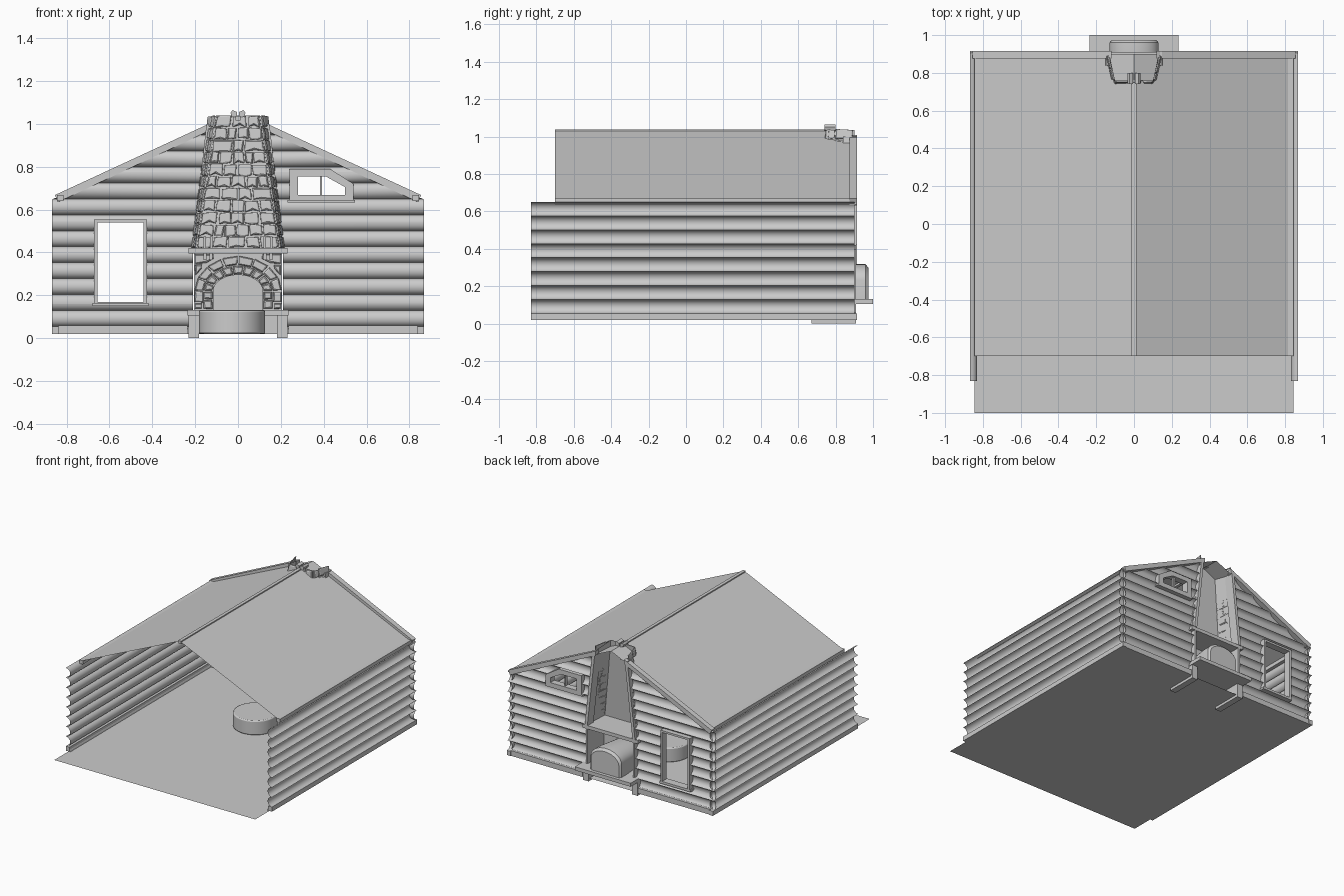
import bpy, bmesh, math, random
from mathutils import Vector

if "Cube" in bpy.data.objects:
    bpy.data.objects.remove(bpy.data.objects["Cube"])

random.seed(4)
PITCH, Z0 = 0.0744, 0.055


def finish(name, bm, smooth=None):
    bmesh.ops.remove_doubles(bm, verts=bm.verts, dist=1e-5)
    bmesh.ops.recalc_face_normals(bm, faces=bm.faces)
    me = bpy.data.meshes.new(name)
    bm.to_mesh(me)
    bm.free()
    ob = bpy.data.objects.new(name, me)
    bpy.context.collection.objects.link(ob)
    if smooth:
        bpy.ops.object.select_all(action='DESELECT')
        ob.select_set(True)
        bpy.context.view_layer.objects.active = ob
        bpy.ops.object.shade_smooth_by_angle(angle=math.radians(smooth))
    return ob


def face(bm, pts):
    return bm.faces.new([bm.verts.new(p) for p in pts])


def prism(name, pts, y0, y1, mirror=False):
    """Extrude an x-z outline from y0 to y1, optionally mirrored in x."""
    bm = bmesh.new()
    for s in ((1, -1) if mirror else (1,)):
        n = len(pts)
        a = [(s * x, y0, z) for x, z in pts]
        b = [(s * x, y1, z) for x, z in pts]
        face(bm, a)
        face(bm, b)
        for i in range(n):
            j = (i + 1) % n
            face(bm, [a[i], a[j], b[j], b[i]])
    return finish(name, bm)


def box(name, x0, x1, y0, y1, z0, z1, mirror=False):
    return prism(name, [(x0, z0), (x1, z0), (x1, z1), (x0, z1)], y0, y1, mirror)


def bulge(z, depth):
    t = 2 * (((z - Z0) / PITCH) % 1) - 1
    return depth * math.sqrt(max(0, 1 - t * t))


def log_levels(z0, z1, extra=()):
    zs = {z0, z1, *extra}
    for k in range(-1, 14):
        for i in range(8):
            zs.add(Z0 + PITCH * (k + 0.5 - 0.5 * math.cos(math.pi * i / 8)))
    return sorted(z for z in zs if z0 <= z <= z1)


# Floor and roof sheets
bm = bmesh.new()
face(bm, [(-.845, -1, .02), (.845, -1, .02), (.845, .9, .02), (-.845, .9, .02)])
finish("floor", bm)
bm = bmesh.new()
for s in (-1, 1):
    face(bm, [(0, -.7, 1.035), (s * .845, -.7, .655), (s * .845, .9, .655), (0, .9, 1.035)])
finish("roof", bm)
box("ridge_beam", -.012, .012, -.7, .75, 1.015, 1.038)
box("eave_beam", .815, .845, -.7, .91, .64, .668, True)
prism("gable_trim", [(.84, .635), (.855, .668), (.12, 1.008), (.12, .975)], .875, .915, True)

# Side log walls
bm = bmesh.new()
zs = log_levels(.02, Z0 + 8 * PITCH)
for s in (-1, 1):
    for a, b in zip(zs, zs[1:]):
        xa, xb = s * (.867 - bulge(a, .037)), s * (.867 - bulge(b, .037))
        face(bm, [(xa, -.83, a), (xb, -.83, b), (xb, .9, b), (xa, .9, a)])
finish("side_log_walls", bm, 40)

# Back log wall with chimney gap and two window holes
X = lambda z: min(.867, (1.04 - z) / .452)
C = lambda z: .21 - max(0, z - .42) / .58 * .07
R = lambda z: .52 if z < .71 else .52 - (z - .71) / .065 * .1
K = lambda v: (lambda z: v)
nX, nC = (lambda z: -X(z)), (lambda z: -C(z))
bm = bmesh.new()
zs = log_levels(.02, .975, (.16, .545, .655, .71, .775))
for a, b in zip(zs, zs[1:]):
    m = (a + b) / 2
    segs = [(nX, K(-.66)), (K(-.435), nC)] if .16 < m < .545 else [(nX, nC)]
    segs += [(C, K(.26)), (R, X)] if .655 < m < .775 else [(C, X)]
    ya, yb = .907 - bulge(a, .032), .907 - bulge(b, .032)
    for l, r in segs:
        face(bm, [(l(a), ya, a), (r(a), ya, a), (r(b), yb, b), (l(b), yb, b)])
finish("back_log_wall", bm, 40)
box("back_baseboard", .235, .84, .86, .91, .02, .06, True)
box("side_baseboard", .835, .867, -.83, .915, .02, .055, True)


# Window frames
def ring(name, outer, inner, y0, y1):
    bm = bmesh.new()
    n = len(outer)
    for i in range(n):
        j = (i + 1) % n
        q = [outer[i], outer[j], inner[j], inner[i]]
        for y in (y0, y1):
            face(bm, [(x, y, z) for x, z in q])
        for p in (outer, inner):
            face(bm, [(p[i][0], y0, p[i][1]), (p[j][0], y0, p[j][1]),
                      (p[j][0], y1, p[j][1]), (p[i][0], y1, p[i][1])])
    return finish(name, bm)


ring("tall_window_frame", [(-.672, .155), (-.425, .155), (-.425, .555), (-.672, .555)],
     [(-.655, .168), (-.44, .168), (-.44, .54), (-.655, .54)], .86, .915)
box("tall_window_sill", -.68, -.418, .85, .915, .15, .165)
ring("small_window_frame", [(.24, .645), (.54, .645), (.54, .72), (.43, .79), (.24, .79)],
     [(.28, .668), (.5, .668), (.5, .705), (.41, .755), (.28, .755)], .865, .915)
box("small_window_sill", .23, .547, .85, .915, .633, .646)
box("small_window_bar", .382, .392, .88, .9, .66, .765)


# Stones: outline on a surface, inset and raised
def stone(bm, pts, surf, normal, d=.013, jit=.004):
    pts = [Vector((x + random.uniform(-jit, jit), z + random.uniform(-jit, jit))) for x, z in pts]
    c = sum(pts, Vector((0, 0))) / len(pts)
    loops = []
    for gap, h in ((.004, 0), (.005, .7), (.013, 1)):
        lp = []
        for p in pts:
            q = p + (c - p).normalized() * gap
            lp.append(Vector(surf(q.x, q.y)) + Vector(normal) * d * h)
        loops.append(lp)
    n = len(pts)
    for a, b in zip(loops, loops[1:]):
        for i in range(n):
            face(bm, [a[i], a[(i + 1) % n], b[(i + 1) % n], b[i]])
    face(bm, loops[-1])


# Tapered chimney breast, hollow behind
front_y = lambda z: .70 + .06 * (z - .42) / .62
half = lambda z: .192 - .092 * (z - .42) / .62
bm = bmesh.new()
lo, hi = .42, 1.04
face(bm, [(-half(lo), front_y(lo), lo), (half(lo), front_y(lo), lo),
          (half(hi), front_y(hi), hi), (-half(hi), front_y(hi), hi)])
for s in (-1, 1):
    face(bm, [(s * half(lo), front_y(lo), lo), (s * .205, .91, lo),
              (s * .135, .91, 1.0), (s * half(hi), front_y(hi), hi)])
finish("chimney_core", bm)

bm = bmesh.new()
rows, h = 11, .62 / 11
for r in range(rows):
    z0, z1 = .42 + r * h, .42 + (r + 1) * h
    n = max(3, round(2 * half(z0) / .075)) + r % 2
    cuts = [-1] + [-1 + 2 * (i + random.uniform(-.18, .18)) / n for i in range(1, n)] + [1]
    for u0, u1 in zip(cuts, cuts[1:]):
        q = [(u0 * half(z0), z0), (u1 * half(z0), z0), (u1 * half(z1), z1), (u0 * half(z1), z1)]
        k = random.uniform(-.008, .008)
        q.insert(1, ((q[0][0] + q[1][0]) / 2, z0 + k))
        stone(bm, q, lambda x, z: (x, front_y(z), z), (0, -1, 0))
    for s in (-1, 1):
        side = lambda u, z: (s * (half(z) + (C(z) - half(z)) * (u - front_y(z)) / (.9 - front_y(z))), u, z)
        cuts = [front_y(z0) + .005, .80 + random.uniform(-.02, .02), .895]
        for u0, u1 in zip(cuts, cuts[1:]):
            stone(bm, [(u0, z0), (u1, z0), (u1, z1), (u0, z1)], side, (s, 0, 0), .01)
finish("chimney_stones", bm)
prism("chimney_edge_trim", [(.19, .42), (.212, .42), (.147, 1.0), (.125, 1.0)], .84, .915, True)
prism("crown_stones", [(.004, 1.03), (.03, 1.035), (.035, 1.052), (.025, 1.065), (.004, 1.055)], .74, .80, True)

# Fire surround with arched opening
arch = lambda a, o=0: ((.115 + o) * math.cos(a), .22 + (.075 + o) * math.sin(a))
curve = [arch(math.pi * i / 16) for i in range(17)]
prism("fire_surround", [(-.205, .13), (-.205, .396), (.205, .396), (.205, .13), (.115, .13)]
      + curve + [(-.115, .13)], .70, .712)
box("fire_surround_side", .19, .205, .712, .91, .13, .396, True)
bm = bmesh.new()
put = lambda pts: stone(bm, pts, lambda x, z: (x, .70, z), (0, -1, 0), .014, .002)
for n, o0, o1 in ((9, .002, .046), (8, .046, .09)):
    for i in range(n):
        a, b = math.pi * i / n, math.pi * (i + 1) / n
        put([arch(a, o0), arch(b, o0), arch(b, o1), arch(a, o1)])
for s in (-1, 1):
    for x0, x1, z0, z1 in ((.117, .165, .135, .18), (.165, .205, .135, .165), (.117, .16, .18, .22),
                           (.16, .205, .165, .22)):
        put([(s * x0, z0), (s * x1, z0), (s * x1, z1), (s * x0, z1)])
    put([(s * .2, .29), (s * .204, .345), (s * .165, .345), (s * .165, .325)])
    put([(s * .15, .345), (s * .204, .345), (s * .204, .393), (s * .11, .393), (s * .11, .37)])
finish("surround_stones", bm)

# Vaulted firebox bulging out behind
bm = bmesh.new()
prof = [(.115, .132)] + curve + [(-.115, .132)]
stations = [(.70, 1, 1), (.9, 1.13, 1.14), (.96, 1.13, 1.14), (.975, 1.02, 1.03)]
loops = [[(x * sx, y, .132 + (z - .132) * sz) for x, z in prof] for y, sx, sz in stations]
for a, b in zip(loops, loops[1:]):
    for i in range(len(prof) - 1):
        face(bm, [a[i], a[i + 1], b[i + 1], b[i]])
face(bm, loops[-1])
finish("firebox", bm, 35)

# Hearth, pilasters, mantel
box("hearth_slab", -.235, .235, .63, 1.0, .105, .132)
box("pilaster", .182, .23, .67, .85, 0, .105, True)
box("pilaster_rear", .182, .23, .85, .91, 0, .105, True)
box("hearth_panel", -.185, .185, .69, .70, .02, .105)
box("mantel_shelf", -.232, .232, .65, .91, .396, .422)
for x in (.125, .155):
    box("mantel_bracket", x - .007, x + .007, .66, .70, .365, .397, True)
    box("candle", x - .006, x + .006, .665, .68, .422, .475, True)

# Round drum table
bpy.ops.mesh.primitive_cylinder_add(vertices=48, radius=.155, depth=.11, location=(-.028, .25, .075))
drum = bpy.context.object
drum.name = "round_table"
bev = drum.modifiers.new("edge", 'BEVEL')
bev.width, bev.segments = .008, 2
bpy.ops.object.shade_smooth_by_angle(angle=math.radians(35))
